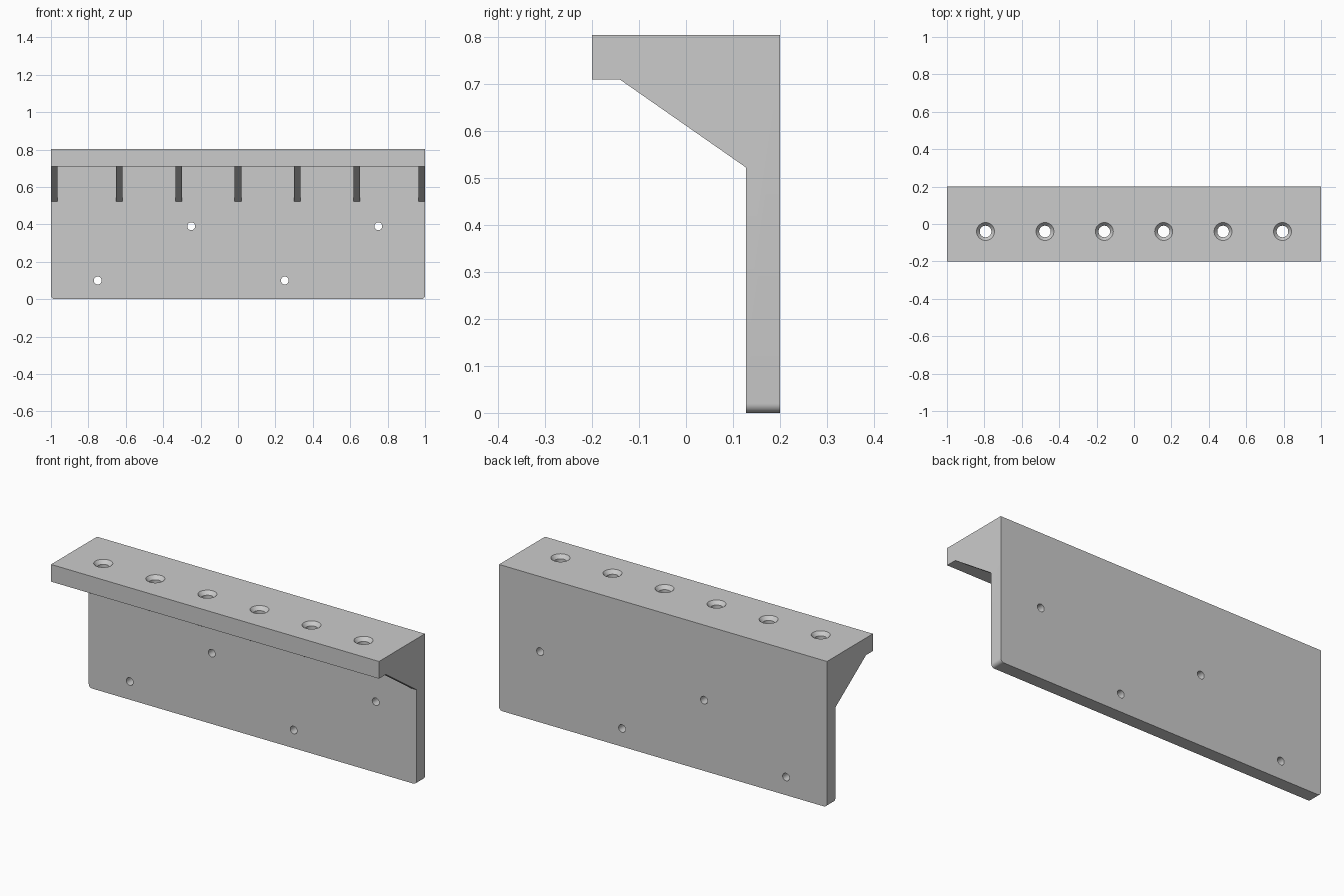
import bpy, bmesh, math
from mathutils import Matrix, Vector

if "Cube" in bpy.data.objects:
    bpy.data.objects.remove(bpy.data.objects["Cube"])

TOP, SHELF_Z, RIB_Z = 0.804, 0.709, 0.522
FRONT, BACK, PLATE_Y, RIB_Y = -0.2, 0.2, 0.128, -0.14
RIB_W = 0.035


def finish(name, bm):
    bmesh.ops.recalc_face_normals(bm, faces=bm.faces)
    me = bpy.data.meshes.new(name)
    bm.to_mesh(me)
    bm.free()
    ob = bpy.data.objects.new(name, me)
    bpy.context.collection.objects.link(ob)
    return ob


def extrude_x(bm, profile, x0, x1):
    """Extrude a closed (y, z) profile from x0 to x1."""
    face = bm.faces.new([bm.verts.new((x0, y, z)) for y, z in profile])
    ext = bmesh.ops.extrude_face_region(bm, geom=[face])
    verts = [g for g in ext["geom"] if isinstance(g, bmesh.types.BMVert)]
    bmesh.ops.translate(bm, verts=verts, vec=(x1 - x0, 0, 0))


def add_cone(bm, r_bottom, r_top, depth, matrix):
    bmesh.ops.create_cone(bm, cap_ends=True, segments=32, radius1=r_bottom,
                          radius2=r_top, depth=depth, matrix=matrix)


def boolean(target, tool, operation):
    mod = target.modifiers.new(operation, 'BOOLEAN')
    mod.operation, mod.object, mod.solver = operation, tool, 'EXACT'
    bpy.context.view_layer.objects.active = target
    bpy.ops.object.modifier_apply(modifier=mod.name)
    bpy.data.objects.remove(tool)


# Shelf and back plate as one L-shaped section
bm = bmesh.new()
extrude_x(bm, [(FRONT, TOP), (FRONT, SHELF_Z), (PLATE_Y, SHELF_Z),
               (PLATE_Y, 0), (BACK, 0), (BACK, TOP)], -1, 1)
# Rounded lower corners of the plate
corners = [e for e in bm.edges
           if all(abs(v.co.z) < 1e-5 for v in e.verts)
           and abs(e.verts[0].co.x - e.verts[1].co.x) < 1e-5]
bmesh.ops.bevel(bm, geom=corners, offset=0.02, segments=6, profile=0.5,
                affect='EDGES')
rack = finish("wall_rack", bm)

# Seven sloped support ribs, set slightly into the shelf and plate
bm = bmesh.new()
slope = [(RIB_Y, SHELF_Z), (PLATE_Y, RIB_Z), (PLATE_Y + 0.03, RIB_Z),
         (PLATE_Y + 0.03, SHELF_Z + 0.03), (RIB_Y, SHELF_Z + 0.03)]
for i in range(-3, 4):
    x = max(-1 + RIB_W / 2, min(1 - RIB_W / 2, i * 0.3175)) if abs(i) < 3 \
        else math.copysign(1 - RIB_W / 2, i)
    extrude_x(bm, slope, x - RIB_W / 2, x + RIB_W / 2)
boolean(rack, finish("support_ribs", bm), 'UNION')

# Tool holes through the shelf, then their countersinks
holes_x = [(i - 2.5) * 0.3175 for i in range(6)]
bm = bmesh.new()
for x in holes_x:
    add_cone(bm, 0.031, 0.031, 0.3, Matrix.Translation((x, -0.04, TOP - 0.05)))
# Screw holes through the back plate
turn = Matrix.Rotation(math.pi / 2, 4, 'X')
for x, z in [(-0.75, 0.10), (0.25, 0.10), (-0.25, 0.39), (0.75, 0.39)]:
    add_cone(bm, 0.021, 0.021, 0.3, Matrix.Translation((x, 0.16, z)) @ turn)
boolean(rack, finish("hole_cutter", bm), 'DIFFERENCE')

bm = bmesh.new()
for x in holes_x:
    add_cone(bm, 0.031, 0.065, 0.04, Matrix.Translation((x, -0.04, TOP)))
boolean(rack, finish("countersink_cutter", bm), 'DIFFERENCE')

# Smooth hole walls, crisp edges
rack.select_set(True)
bpy.context.view_layer.objects.active = rack
bpy.ops.object.shade_smooth_by_angle(angle=math.radians(30))
